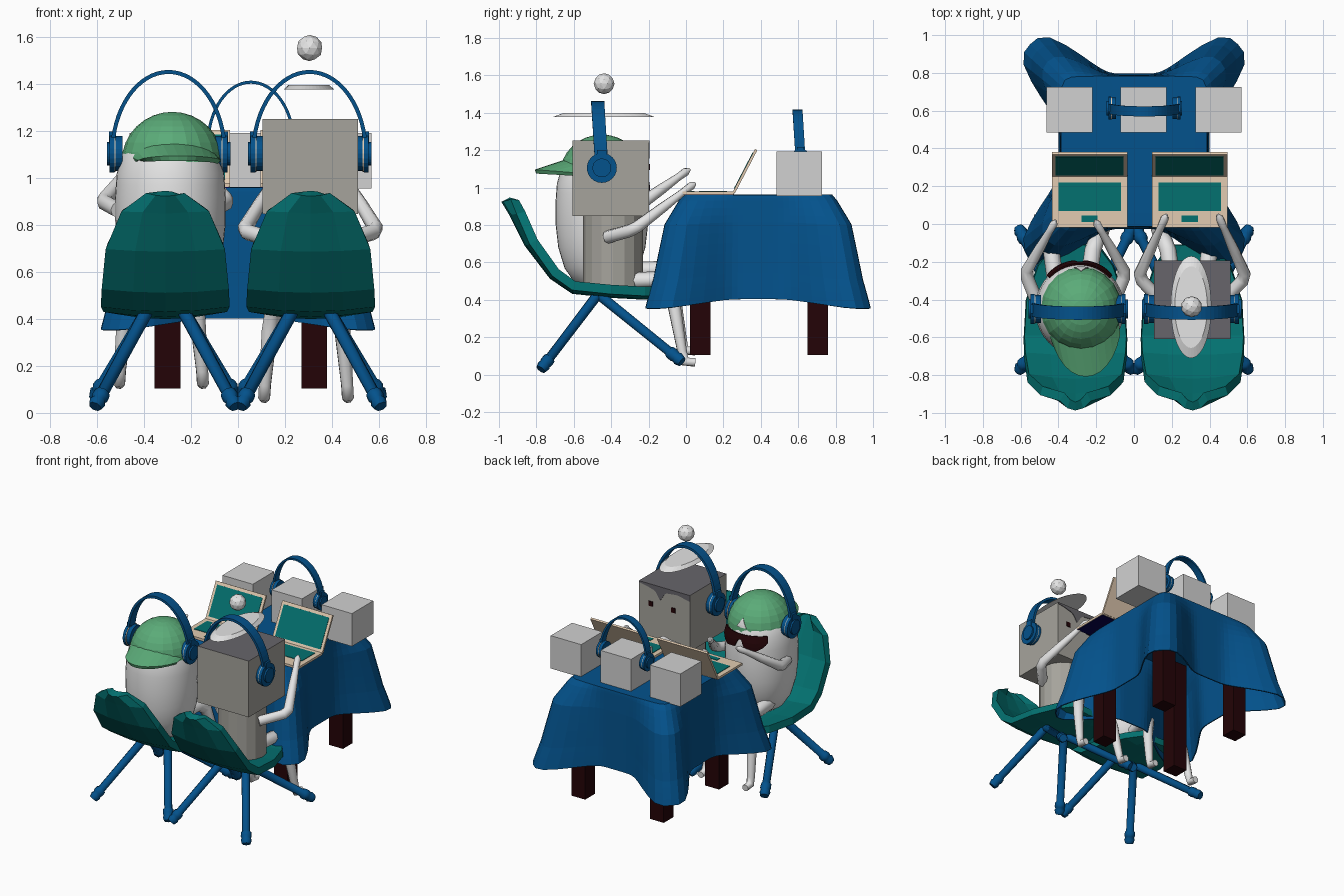
import bpy, bmesh, math
from mathutils import Matrix, Vector

if "Cube" in bpy.data.objects:
    bpy.data.objects.remove(bpy.data.objects["Cube"])

def mat(name, r, g, b):
    m = bpy.data.materials.new(name)
    m.diffuse_color = (r, g, b, 1)
    m.use_nodes = True
    m.node_tree.nodes["Principled BSDF"].inputs["Base Color"].default_value = m.diffuse_color
    return m

TEAL = mat("teal", 0.001, 0.165, 0.162)
BLUE = mat("blue", 0.001, 0.084, 0.262)
GREEN = mat("green", 0.105, 0.41, 0.19)
WHITE = mat("white", 0.78, 0.78, 0.78)
PALE = mat("pale grey", 0.64, 0.64, 0.64)
GREY = mat("warm grey", 0.38, 0.37, 0.335)
DARK = mat("dark grey", 0.135, 0.13, 0.145)
BEIGE = mat("beige", 0.76, 0.60, 0.44)
BROWN = mat("dark brown", 0.017, 0.001, 0.002)
NAVY = mat("navy", 0.002, 0.001, 0.08)

def finish(name, bm, m, smooth=False):
    bmesh.ops.recalc_face_normals(bm, faces=bm.faces[:])
    me = bpy.data.meshes.new(name)
    bm.to_mesh(me)
    bm.free()
    me.materials.append(m)
    ob = bpy.data.objects.new(name, me)
    bpy.context.collection.objects.link(ob)
    if smooth:
        me.polygons.foreach_set("use_smooth", [True] * len(me.polygons))
    return ob

def box(name, c, size, m, rx=0):
    bm = bmesh.new()
    M = Matrix.Translation(c) @ Matrix.Rotation(rx, 4, 'X') @ Matrix.Diagonal((*size, 1))
    bmesh.ops.create_cube(bm, size=1, matrix=M)
    return finish(name, bm, m)

def disc(name, c, r, depth, m, axis='Z', n=24):
    bm = bmesh.new()
    R = Matrix.Rotation(math.pi / 2, 4, 'Y') if axis == 'X' else Matrix()
    bmesh.ops.create_cone(bm, cap_ends=True, segments=n, radius1=r, radius2=r, depth=depth,
                          matrix=Matrix.Translation(c) @ R)
    return finish(name, bm, m)

def grid(name, f, nu, nv, m, thick=0.0, smooth=False):
    """Surface from f(u, v), u and v in 0..1; seams are welded."""
    bm = bmesh.new()
    vs = [[bm.verts.new(f(i / nu, j / nv)) for j in range(nv + 1)] for i in range(nu + 1)]
    for i in range(nu):
        for j in range(nv):
            bm.faces.new((vs[i][j], vs[i + 1][j], vs[i + 1][j + 1], vs[i][j + 1]))
    bmesh.ops.remove_doubles(bm, verts=bm.verts[:], dist=1e-5)
    ob = finish(name, bm, m, smooth)
    if thick:
        s = ob.modifiers.new("thickness", 'SOLIDIFY')
        s.thickness, s.offset = thick, 0
    return ob

def tube(name, pts, m, sides=2):
    """Round limb through (x, y, z, radius) points."""
    cu = bpy.data.curves.new(name, 'CURVE')
    cu.dimensions, cu.bevel_depth, cu.bevel_resolution, cu.use_fill_caps = '3D', 1, sides, True
    sp = cu.splines.new('POLY')
    sp.points.add(len(pts) - 1)
    for p, q in zip(sp.points, pts):
        p.co, p.radius = (*q[:3], 1), q[3]
    tmp = bpy.data.objects.new(name + "_path", cu)
    bpy.context.collection.objects.link(tmp)
    me = bpy.data.meshes.new_from_object(tmp.evaluated_get(bpy.context.evaluated_depsgraph_get()))
    bpy.data.objects.remove(tmp)
    me.materials.clear()
    me.materials.append(m)
    ob = bpy.data.objects.new(name, me)
    bpy.context.collection.objects.link(ob)
    return ob

def lerp(table, t):
    """Interpolate rows of (key, values...) at key t."""
    for a, b in zip(table, table[1:]):
        if t <= b[0]:
            k = (t - a[0]) / (b[0] - a[0])
            return [p + (q - p) * k for p, q in zip(a[1:], b[1:])]
    return list(table[-1][1:])

# Table: legs and draped cloth with blunt flared corner folds
TY = 0.385
for x in (-0.3, 0.325):
    for y in (0.077, 0.705):
        box("table_leg", (x, y, 0.515), (0.11, 0.11, 0.82), BROWN)
drape = [(0, 0, 0), (0.3, 0, 0), (0.4, 0.05, 0.12), (0.55, 0.26, 0.48), (0.8, 0.75, 0.78), (1, 1, 1)]
def cloth(u, v):
    a = 2 * math.pi * u
    c, s = math.cos(a), math.sin(a)
    drop, flare = lerp(drape, v)
    p = 14 - 8 * flare
    r = 0.395 / (abs(c) ** p + abs(s) ** p) ** (1 / p)
    k = min(1, 1.15 * abs(math.sin(2 * a)) ** 7)
    r = r * min(1, v / 0.3) + 0.30 * k * flare + (1 - k) * 0.012 * flare
    return (0.97 * r * c, TY + r * s, 0.958 - drop * (0.555 + 0.05 * k))
grid("tablecloth", cloth, 96, 20, BLUE, 0.008)

# Chairs: low-poly shell and splayed legs
shell = [(0, -0.965, 0.935, 0.07), (1, -0.92, 0.86, 0.18), (2, -0.84, 0.70, 0.25), (3, -0.71, 0.53, 0.268),
         (4, -0.60, 0.455, 0.272), (5, -0.40, 0.435, 0.26), (6, -0.22, 0.425, 0.20), (7, -0.11, 0.425, 0.12)]
for cx in (-0.31, 0.31):
    def seat(u, v):
        y, z, w = lerp(shell, round(v * 7))
        s = 2 * u - 1
        tilt = max(0, 1 - round(v * 7) / 4)
        return (cx + s * w, y + 0.05 * s * s * tilt, z + 0.02 * s * s * (1 - tilt))
    grid("chair_shell", seat, 4, 7, TEAL, 0.05)
    for s in (-1, 1):
        for name, y0, y1, z1 in (("rear", -0.47, -0.77, 0.035), ("front", -0.47, -0.03, 0.075)):
            a, b = Vector((cx + s * 0.08, y0, 0.43)), Vector((cx + s * 0.295, y1, z1))
            tube(name + "_chair_leg", [(*a.lerp(b, t), r) for t, r in
                 ((0, .028), (.86, .026), (.87, .034), (.92, .036), (.95, .03), (.97, .036), (1.02, .028))], BLUE)

# Headphones: arched band and layered cups
def headphones(cx, cy, cz, k):
    def band(u, v):
        a = math.pi * u
        h = math.sin(a)
        return (cx - 0.24 * k * math.cos(a), cy - 0.022 * k * h + 0.07 * k * (v - 0.5), cz + 0.348 * k * h)
    grid("headphone_band", band, 32, 1, BLUE, 0.017 * k)
    for s in (-1, 1):
        for name, x, r, d, m in (("pad", 0.212, 0.074, 0.03, BLUE), ("ring", 0.229, 0.078, 0.006, BEIGE),
                                 ("cup", 0.241, 0.08, 0.02, BLUE), ("cap", 0.256, 0.05, 0.014, BLUE)):
            disc("headphone_" + name, (cx + s * x * k, cy, cz), r * k, d * k, m, 'X')
        box("headphone_slider", (cx + s * 0.238 * k, cy, cz + 0.05 * k), (0.03 * k, 0.05 * k, 0.09 * k), BLUE)
headphones(-0.296, -0.45, 1.105, 1)
headphones(0.305, -0.45, 1.105, 1)
headphones(0.055, 0.613, 1.145, 0.76)

# Pale boxes on the table
for x in (-0.342, 0.05, 0.447):
    box("table_box", (x, 0.605, 1.074), (0.242, 0.242, 0.236), PALE)

# Laptops
for x in (-0.235, 0.295):
    box("laptop_base", (x, 0.118, 0.971), (0.40, 0.275, 0.016), BEIGE)
    box("laptop_underside", (x, 0.118, 0.962), (0.39, 0.265, 0.006), NAVY)
    box("keyboard", (x, 0.145, 0.98), (0.33, 0.15, 0.005), TEAL)
    box("touchpad", (x, 0.027, 0.98), (0.085, 0.035, 0.005), TEAL)
    box("laptop_lid", (x, 0.315, 1.087), (0.40, 0.014, 0.26), BEIGE, -0.48)
    box("laptop_screen", (x, 0.308, 1.091), (0.36, 0.004, 0.215), TEAL, -0.48)

# Egg-shaped sitter
EX, EY = -0.288, -0.45
egg = [(0.44, 0), (0.455, 0.08), (0.50, 0.145), (0.57, 0.19), (0.68, 0.222), (0.80, 0.235), (0.92, 0.236),
       (1.02, 0.229), (1.10, 0.207), (1.18, 0.155), (1.24, 0)]
def on_egg(a, z, off=0.0):
    r = lerp(egg, z)[0] + off
    return (EX + r * math.sin(a), EY + 1.05 * r * math.cos(a), z)
grid("egg_body", lambda u, v: on_egg(2 * math.pi * u, lerp([(i / 10, e[0]) for i, e in enumerate(egg)], v)[0]),
     40, 20, WHITE, 0, True)
lens = [(0, 1.03), (0.08, 1.0), (0.2, 0.975), (0.4, 0.985), (0.47, 1.04), (0.53, 1.04), (0.6, 0.985), (0.8, 0.975),
        (0.92, 1.0), (1, 1.03)]
grid("sunglasses", lambda u, v: on_egg((u - 0.5) * 1.6, 1.075 + v * (lerp(lens, u)[0] - 1.075), 0.012),
     30, 4, BROWN, 0.009)

# Backward cap with visor and rear opening
CX, CZ = -0.28, 1.07
def dome(a, e, r=1.0):
    return (CX + r * 0.216 * math.cos(e) * math.sin(a), EY + r * 0.224 * math.cos(e) * math.cos(a),
            CZ + r * 0.213 * math.sin(e))
grid("cap_dome", lambda u, v: dome(2 * math.pi * u, v * math.pi / 2), 20, 8, GREEN)
grid("cap_opening", lambda u, v: dome((u - 0.5) * 0.36 * (1 - v), 0.2 + 0.3 * v, 1.015), 4, 4, WHITE, 0.004)
def visor(u, v):
    s = 2 * u - 1
    a = s * 1.25
    return (CX + 0.025 * v + (0.20 - 0.015 * v) * math.sin(a), EY - 0.19 * math.cos(a) - 0.165 * v * math.cos(a) ** 0.7,
            1.14 - 0.06 * s * s - 0.045 * v * (1 - s * s) - 0.01 * v)
grid("cap_visor", visor, 12, 5, GREEN, 0.022)

# Box-headed sitter: cube head with dark top, drip, eyes, round body
HX, HY = 0.308, -0.403
head = box("cube_head", (HX, HY, 1.05), (0.406, 0.41, 0.404), GREY)
head.data.materials.append(DARK)
for p in head.data.polygons:
    p.material_index = int(p.normal.z > 0.5)
drip = [(0, 0.045), (0.25, 0.025), (0.48, 0.035), (0.58, 0.10), (0.68, 0.04), (0.85, 0.02), (1, 0.01)]
grid("head_drip", lambda u, v: (HX + 0.406 * (u - 0.5), HY + 0.207, 1.252 - v * lerp(drip, u)[0]), 24, 1, DARK, 0.004)
for s in (-1, 1):
    box("eye", (HX + 0.02 + s * 0.09, HY + 0.207, 1.11), (0.032, 0.006, 0.034), BROWN)
disc("round_body", (HX, -0.39, 0.65), 0.16, 0.40, GREY, n=16)

# Flat hat plate and ball floating above the head
bm = bmesh.new()
bmesh.ops.create_cone(bm, cap_ends=True, segments=40, radius1=1, radius2=0.8, depth=0.02,
                      matrix=Matrix.Translation((0.302, -0.44, 1.388)) @ Matrix.Diagonal((0.108, 0.27, 1, 1)))
finish("hat_plate", bm, WHITE)
bm = bmesh.new()
bmesh.ops.create_icosphere(bm, subdivisions=2, radius=0.056, matrix=Matrix.Translation((0.305, -0.438, 1.555)))
finish("hat_ball", bm, WHITE)

# Arms and legs, mirrored about each sitter: (centre, arm points, hip height, foot height)
for cx, arm, hip, foot in (
        (-0.31, [(0.20, -0.42, 0.865), (0.265, -0.26, 0.90), (0.115, 0.0, 1.085)], 0.555, 0.13),
        (0.308, [(0.15, -0.42, 0.735), (0.285, -0.28, 0.775), (0.145, 0.03, 1.01)], 0.50, 0.07)):
    lx = cx - 0.018
    for s in (-1, 1):
        sh, el, ha = [Vector((cx + s * x, y, z)) for x, y, z in arm]
        tube("arm", [(*sh, 0.035), (*sh.lerp(el, 0.85), 0.035), (*el.lerp(ha, 0.06), 0.034),
                     (*el.lerp(ha, 0.5), 0.028), (*el.lerp(ha, 0.85), 0.02), (*ha, 0.022),
                     (*(ha + Vector((-s * 0.01, 0.02, 0.012))), 0.008)], WHITE)
        tube("leg", [(lx + s * 0.08, -0.36, hip, 0.045), (lx + s * 0.11, -0.14, hip + 0.01, 0.044),
                     (lx + s * 0.13, -0.085, hip - 0.03, 0.042), (lx + s * 0.155, -0.06, hip - 0.15, 0.036),
                     (lx + s * 0.175, -0.02, foot + 0.05, 0.027), (lx + s * 0.178, -0.005, foot, 0.027),
                     (lx + s * 0.178, 0.05, foot - 0.005, 0.024)], WHITE)
for ob in bpy.data.objects:
    if ob.name.startswith(("arm", "leg")):
        ob.data.polygons.foreach_set("use_smooth", [True] * len(ob.data.polygons))
